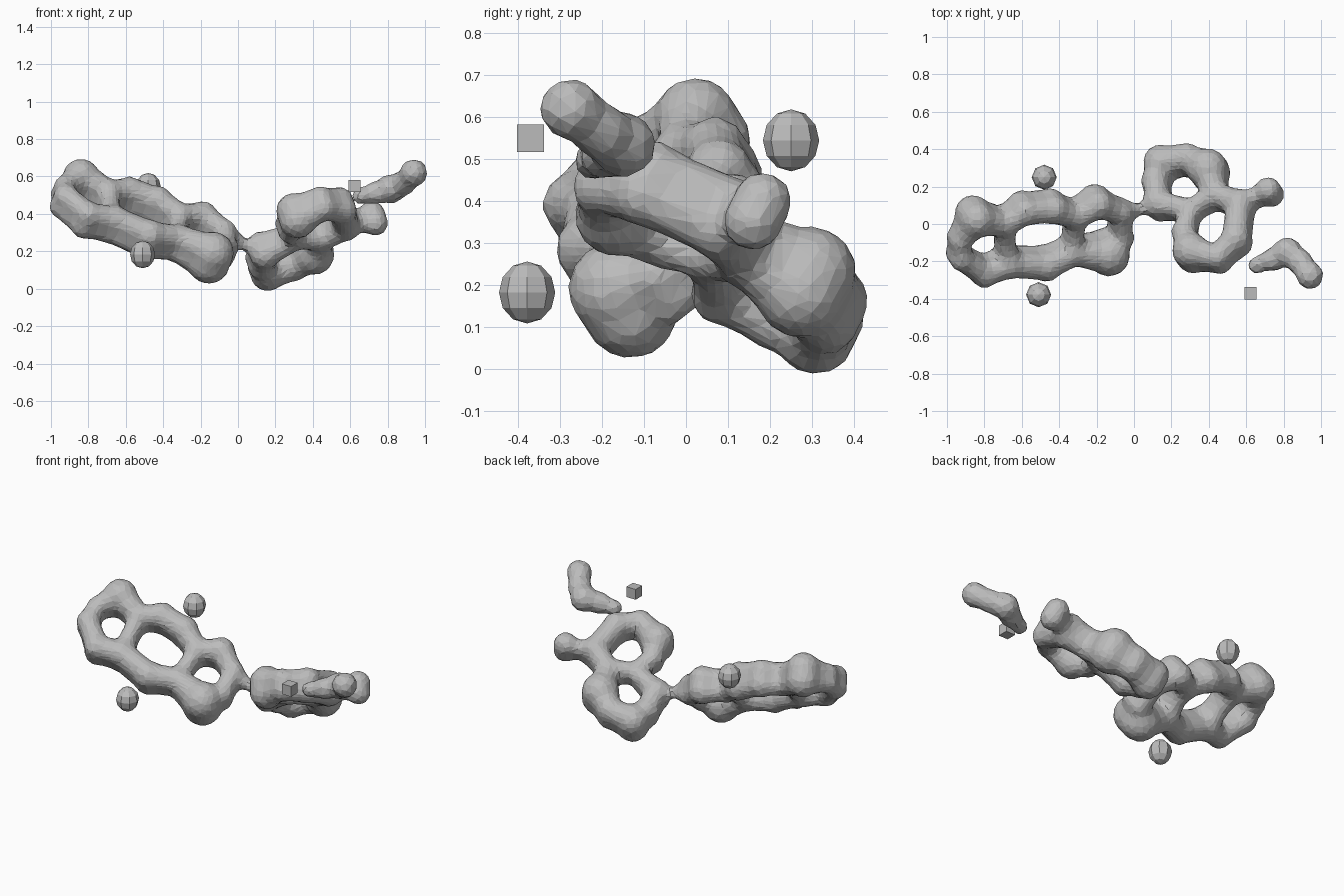
import bpy, bmesh
from mathutils import Vector, Matrix

if "Cube" in bpy.data.objects:
    bpy.data.objects.remove(bpy.data.objects["Cube"])

grey = bpy.data.materials.new("pale grey")
grey.use_nodes = True
grey.diffuse_color = (0.5, 0.5, 0.5, 1)
grey.node_tree.nodes["Principled BSDF"].inputs["Base Color"].default_value = (0.5, 0.5, 0.5, 1)


def finish(name, bm):
    mesh = bpy.data.meshes.new(name)
    bm.to_mesh(mesh)
    bm.free()
    mesh.materials.append(grey)
    obj = bpy.data.objects.new(name, mesh)
    bpy.context.scene.collection.objects.link(obj)
    return obj


def lump(bm, p, r):
    bmesh.ops.create_icosphere(bm, subdivisions=3, radius=r, matrix=Matrix.Translation(p))


def tube(bm, a, b, ra, rb):
    d = b - a
    turn = d.to_track_quat("Z", "Y").to_matrix().to_4x4()
    bmesh.ops.create_cone(bm, cap_ends=True, segments=16, radius1=ra, radius2=rb,
                          depth=d.length, matrix=Matrix.Translation((a + b) / 2) @ turn)


def network(name, nodes, chains, keep):
    """Lumps joined by tapering tubes in two close layers, fused into one faceted skin."""
    bm = bmesh.new()
    for side in (-1, 1):
        for p, r, shift in nodes.values():
            lump(bm, p + side * shift, r)
        for chain in chains:
            for i, j in zip(chain, chain[1:]):
                (a, ra, sa), (b, rb, sb) = nodes[i], nodes[j]
                tube(bm, a + side * sa, b + side * sb, ra * 0.9, rb * 0.9)
    obj = finish(name, bm)
    skin = obj.modifiers.new("fuse", "REMESH")
    skin.mode = "VOXEL"
    skin.voxel_size = 0.02
    soft = obj.modifiers.new("soften", "SMOOTH")
    soft.factor = 0.5
    soft.iterations = 5
    cut = obj.modifiers.new("facets", "DECIMATE")
    cut.ratio = keep


def on_plane(flat, a, b, c, thick):
    """Lift plan points (x, y, radius) onto z = a + bx + cy, thickened along its normal."""
    normal = Vector((-b, -c, 1)).normalized() * thick
    return {k: (Vector((x, y, a + b * x + c * y)), r, normal * min(1, r / 0.07))
            for k, (x, y, r) in flat.items()}


# Three fused rings on the right side
three = on_plane({
    "A": (-.85, .04, .1), "B": (-.935, -.08, .06), "C": (-.93, -.17, .07),
    "D": (-.81, -.25, .077), "E": (-.67, -.2, .08), "X": (-.69, -.1, .055),
    "F": (-.70, .01, .07), "G": (-.59, .085, .08), "H": (-.44, .095, .083),
    "I": (-.32, .05, .07), "Y": (-.325, -.05, .055), "J": (-.33, -.14, .075),
    "K": (-.48, -.21, .085), "L": (-.2, .12, .082), "M": (-.08, .07, .065),
    "N": (-.07, -.06, .065), "O": (-.145, -.15, .115),
}, .205, -.4, .65, .033)

# Two fused rings on the left side, with a short arm
two = on_plane({
    "a": (.135, .1, .08), "b": (.12, .22, .075), "c": (.15, .32, .095),
    "d": (.29, .345, .08), "e": (.4, .285, .11), "f": (.44, .15, .07),
    "g": (.31, .07, .058), "h": (.27, -.05, .065), "i": (.31, -.155, .1),
    "j": (.45, -.19, .07), "k": (.55, -.09, .08), "l": (.57, .1, .08),
    "m": (.65, .14, .05), "n": (.725, .17, .072),
}, .208, .346, -.487, .028)

# Narrow neck between the two ring systems
neck = {"P": (Vector((.03, .075, .235)), .035, Vector()),
        "Q": (Vector((.1, .1, .22)), .06, Vector())}

network("fused_ring_body", three | two | neck, [
    "ABCDEXFA", "FGHIYJKE", "ILMNOJ", "MPQa", "abcdefga", "ghijklf", "lmn"], 0.25)

# Detached wavy strand
strand = {k: (Vector(p), r, Vector()) for k, p, r in (
    ("s", (.655, -.22, .495), .048), ("t", (.745, -.19, .515), .066),
    ("u", (.82, -.15, .535), .08), ("v", (.885, -.2, .565), .07),
    ("w", (.94, -.275, .62), .075))}
network("loose_strand", strand, ["stuvw"], 0.2)

# Detached faceted balls, slightly taller than wide
for name, p in (("back_ball", (-.48, .25, .545)), ("front_ball", (-.51, -.378, .183))):
    bm = bmesh.new()
    bmesh.ops.create_uvsphere(bm, u_segments=8, v_segments=6, radius=.067,
                              matrix=Matrix.Translation(p) @ Matrix.Diagonal((1, 1, 1.1, 1)))
    finish(name, bm)

# Detached chip
bm = bmesh.new()
bmesh.ops.create_cube(bm, size=.065, matrix=Matrix.Translation((.622, -.37, .55)))
finish("small_chip", bm)
